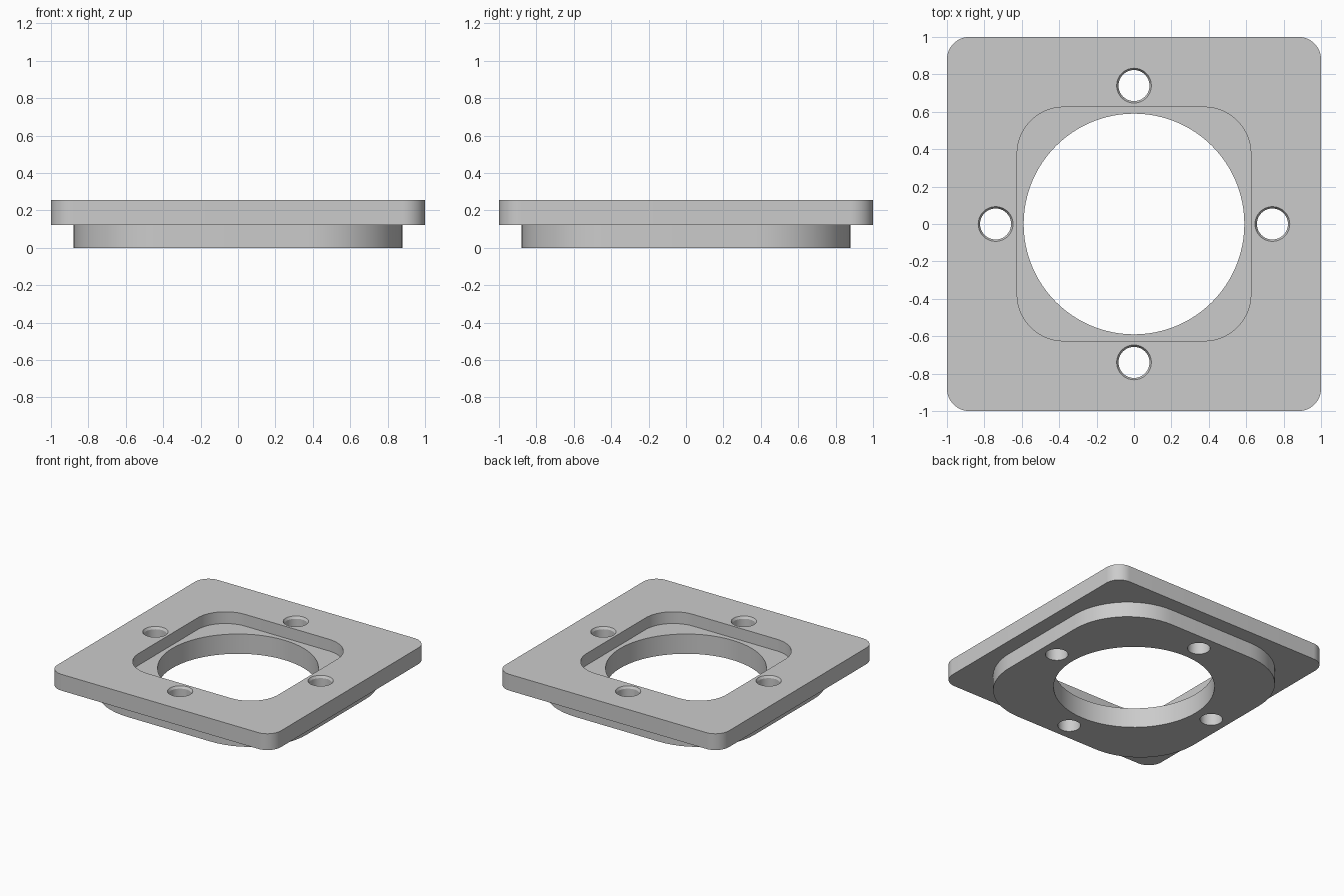
import bpy, bmesh, math

if "Cube" in bpy.data.objects:
    bpy.data.objects.remove(bpy.data.objects["Cube"])

GREY = bpy.data.materials.new("light_grey")
GREY.diffuse_color = (0.6, 0.6, 0.6, 1)
GREY.use_nodes = True
GREY.node_tree.nodes["Principled BSDF"].inputs["Base Color"].default_value = GREY.diffuse_color


def loft(name, rings):
    """Closed solid through a stack of (outline, z) rings."""
    bm = bmesh.new()
    loops = [[bm.verts.new((x, y, z)) for x, y in pts] for pts, z in rings]
    for a, b in zip(loops, loops[1:]):
        for i in range(len(a)):
            j = (i + 1) % len(a)
            bm.faces.new((a[i], a[j], b[j], b[i]))
    bm.faces.new(loops[0][::-1])
    bm.faces.new(loops[-1])
    mesh = bpy.data.meshes.new(name)
    bm.to_mesh(mesh)
    bm.free()
    mesh.materials.append(GREY)
    obj = bpy.data.objects.new(name, mesh)
    bpy.context.collection.objects.link(obj)
    return obj


def rounded_square(half, radius, seg=14):
    pts = []
    for q in range(4):
        mid = math.radians(45 + 90 * q)
        cx = math.copysign(half - radius, math.cos(mid))
        cy = math.copysign(half - radius, math.sin(mid))
        for i in range(seg + 1):
            a = math.radians(90 * q + 90 * i / seg)
            pts.append((cx + radius * math.cos(a), cy + radius * math.sin(a)))
    return pts


def circle(radius, seg, cx=0, cy=0):
    return [(cx + radius * math.cos(2 * math.pi * i / seg),
             cy + radius * math.sin(2 * math.pi * i / seg)) for i in range(seg)]


def prism(name, pts, z0, z1):
    return loft(name, [(pts, z0), (pts, z1)])


def combine(target, other, operation):
    mod = target.modifiers.new(operation, 'BOOLEAN')
    mod.operation = operation
    mod.solver = 'EXACT'
    mod.object = other
    bpy.context.view_layer.objects.active = target
    bpy.ops.object.modifier_apply(modifier=mod.name)
    bpy.data.objects.remove(other)


TOP, STEP, FLOOR = 0.255, 0.123, 0.16

# square flange plate with the rounder raised boss below it
plate = prism("flange_plate", rounded_square(1.0, 0.12), STEP, TOP)
combine(plate, prism("boss", rounded_square(0.88, 0.505), 0, 0.145), 'UNION')

# shallow rounded pocket in the top and the round bore through it
combine(plate, prism("pocket", rounded_square(0.625, 0.25), FLOOR, 0.4), 'DIFFERENCE')
combine(plate, prism("bore", circle(0.59, 96), -0.1, 0.4), 'DIFFERENCE')

# four chamfered bolt holes
for k in range(4):
    cx, cy = 0.74 * math.cos(k * math.pi / 2), 0.74 * math.sin(k * math.pi / 2)
    small, large = circle(0.083, 40, cx, cy), circle(0.093, 40, cx, cy)
    cutter = loft("bolt_hole", [(small, -0.1), (small, TOP - 0.018),
                                (large, TOP), (large, 0.4)])
    combine(plate, cutter, 'DIFFERENCE')

# smooth the curved walls, keep edges sharp
bpy.ops.object.select_all(action='DESELECT')
plate.select_set(True)
bpy.context.view_layer.objects.active = plate
bpy.ops.object.shade_smooth_by_angle(angle=math.radians(20))
